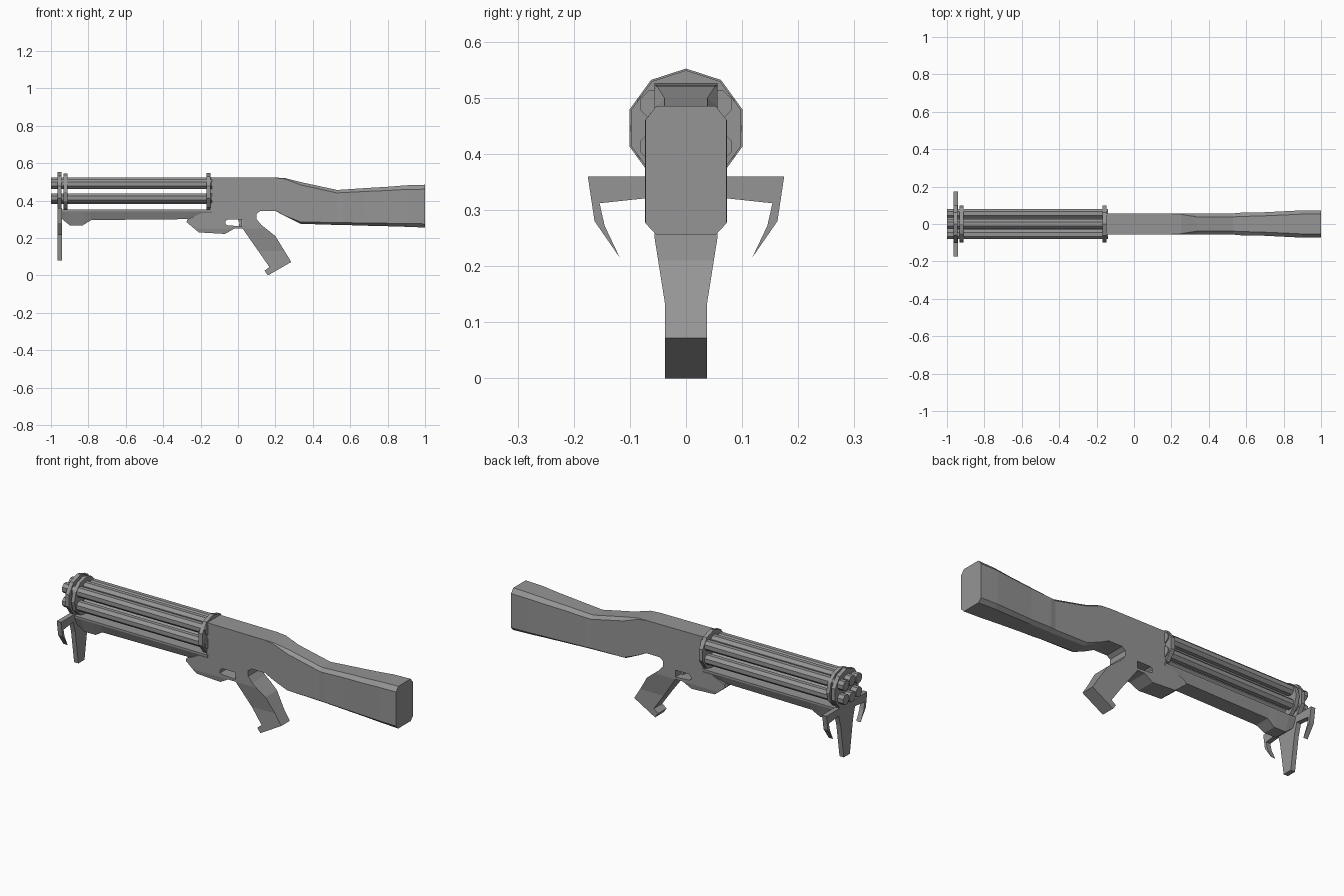
import bpy, bmesh, math

cube = bpy.data.objects.get("Cube")
if cube:
    bpy.data.objects.remove(cube, do_unlink=True)

grey = bpy.data.materials.new("gunmetal grey")
grey.use_nodes = True
grey.diffuse_color = (0.3, 0.3, 0.3, 1)
grey.node_tree.nodes["Principled BSDF"].inputs["Base Color"].default_value = (0.3, 0.3, 0.3, 1)


def finish(bm, name):
    """Turn a bmesh into a flat-shaded object."""
    bmesh.ops.recalc_face_normals(bm, faces=bm.faces)
    me = bpy.data.meshes.new(name)
    bm.to_mesh(me)
    bm.free()
    me.materials.append(grey)
    ob = bpy.data.objects.new(name, me)
    bpy.context.collection.objects.link(ob)
    return ob


def loft(name, sections):
    """Skin a list of equal-length point loops and cap both ends."""
    bm = bmesh.new()
    loops = [[bm.verts.new(p) for p in s] for s in sections]
    n = len(loops[0])
    for a, b in zip(loops, loops[1:]):
        for i in range(n):
            j = (i + 1) % n
            bm.faces.new((a[i], a[j], b[j], b[i]))
    bm.faces.new(loops[0])
    bm.faces.new(loops[-1])
    return finish(bm, name)


def side_prism(name, profile, half, cuts=()):
    """Extrude an (x, z) profile across y; half is a width or a function of z."""
    width = half if callable(half) else (lambda z: half)
    bm = bmesh.new()
    a, b = [[bm.verts.new((x, s, z)) for x, z in profile] for s in (-1, 1)]
    n = len(profile)
    bm.faces.new(a)
    bm.faces.new(b)
    for i in range(n):
        j = (i + 1) % n
        bm.faces.new((a[i], a[j], b[j], b[i]))
    for z in cuts:
        bmesh.ops.bisect_plane(bm, geom=bm.verts[:] + bm.edges[:] + bm.faces[:],
                               plane_co=(0, 0, z), plane_no=(0, 0, 1))
    for v in bm.verts:
        v.co.y = math.copysign(width(v.co.z), v.co.y)
    return finish(bm, name)


def rod(name, x0, x1, y, z, r, n, turn=0.0):
    """Regular n-sided bar along x, first corner pointing up."""
    ring = [turn + 2 * math.pi * i / n for i in range(n)]
    return loft(name, [[(x, y + r * math.sin(t), z + r * math.cos(t)) for t in ring]
                       for x in (x0, x1)])


# Receiver with trigger guard and grip, thinning toward the foot of the grip
def grip_width(z):
    t = min(max((z - 0.13) / 0.12, 0), 1)
    return 0.037 + 0.019 * t


receiver = side_prism("receiver_and_grip", [
    (-0.15, 0.525), (0.20, 0.523), (0.20, 0.345), (0.12, 0.345), (0.10, 0.33),
    (0.10, 0.30), (0.125, 0.27), (0.20, 0.21), (0.285, 0.072), (0.16, 0.0),
    (0.142, 0.025), (0.168, 0.045), (0.025, 0.25), (-0.02, 0.25), (-0.07, 0.222),
    (-0.21, 0.23), (-0.275, 0.285), (-0.27, 0.30), (-0.15, 0.352)],
    grip_width, (0.25, 0.13))

# Trigger opening
cutter = side_prism("trigger_opening_cutter", [
    (-0.068, 0.288), (-0.055, 0.30), (0.025, 0.30), (0.025, 0.262), (-0.055, 0.268),
    (-0.068, 0.273)], 0.2)
cutter.hide_render = True
cutter.hide_viewport = False
mod = receiver.modifiers.new("opening", "BOOLEAN")
mod.operation = "DIFFERENCE"
mod.solver = "EXACT"
mod.object = cutter
bpy.context.view_layer.objects.active = receiver
bpy.ops.object.modifier_apply(modifier=mod.name)
bpy.data.objects.remove(cutter, do_unlink=True)

side_prism("trigger", [(-0.002, 0.302), (0.02, 0.302), (0.022, 0.258), (0.004, 0.262),
                       (0.008, 0.28)], 0.012)


# Shoulder stock with chamfered corners
def stock_section(x, bot, top, half, flat, ct, cb):
    right = [(flat, top), (half, top - ct), (half, bot + cb), (flat, bot)]
    pts = right + [(-y, z) for y, z in reversed(right)]
    return [(x, y, z) for y, z in pts]


loft("stock", [stock_section(*s) for s in (
    (0.20, 0.345, 0.523, 0.056, 0.055, 0.001, 0.001),
    (0.25, 0.318, 0.521, 0.056, 0.052, 0.005, 0.002),
    (0.335, 0.276, 0.499, 0.056, 0.038, 0.015, 0.010),
    (0.53, 0.270, 0.457, 0.056, 0.038, 0.016, 0.013),
    (0.56, 0.270, 0.459, 0.060, 0.040, 0.016, 0.013),
    (0.68, 0.266, 0.467, 0.062, 0.043, 0.018, 0.014),
    (0.80, 0.263, 0.474, 0.068, 0.048, 0.020, 0.016),
    (0.90, 0.260, 0.482, 0.073, 0.053, 0.022, 0.018),
    (1.00, 0.256, 0.485, 0.072, 0.053, 0.024, 0.020))])


# Forward handguard: sloped sides and a deeper nose
def guard_section(x, bot, top, low):
    return [(x, 0.06, top), (x, 0.06, top - 0.01), (x, low, bot), (x, -low, bot),
            (x, -0.06, top - 0.01), (x, -0.06, top)]


loft("handguard", [guard_section(*s) for s in (
    (-0.945, 0.305, 0.352, 0.042), (-0.90, 0.268, 0.352, 0.036),
    (-0.83, 0.268, 0.352, 0.036), (-0.785, 0.296, 0.352, 0.042),
    (-0.26, 0.301, 0.352, 0.042), (-0.14, 0.301, 0.352, 0.042))])

# Six barrels in two rows of three
for row, (side_z, mid_z) in {"upper": (0.488, 0.497), "lower": (0.413, 0.407)}.items():
    for label, y, z in (("right", -0.055, side_z), ("middle", 0, mid_z), ("left", 0.055, side_z)):
        rod(f"{row}_{label}_barrel", -1.0, -0.14, y, z, 0.028, 8, math.pi / 8)

# Barrel clamps
rod("front_clamp", -0.966, -0.944, 0, 0.446, 0.106, 10)
rod("second_clamp", -0.932, -0.912, 0, 0.446, 0.100, 12)
rod("rear_clamp", -0.168, -0.146, 0, 0.446, 0.103, 10)


# Front claws and centre spike, cut from plate
def plate(name, outline):
    return loft(name, [[(x, y, z) for y, z in outline] for x in (-0.966, -0.94)])


for side, s in (("left", 1), ("right", -1)):
    plate(f"{side}_claw", [(s * y, z) for y, z in (
        (0.03, 0.36), (0.175, 0.36), (0.163, 0.28), (0.118, 0.215),
        (0.145, 0.272), (0.154, 0.312), (0.07, 0.321), (0.03, 0.321))])
plate("centre_spike", [(-0.07, 0.36), (0.07, 0.36), (0.07, 0.321), (0.053, 0.26),
                       (0.026, 0.08), (-0.026, 0.08), (-0.053, 0.26), (-0.07, 0.321)])
